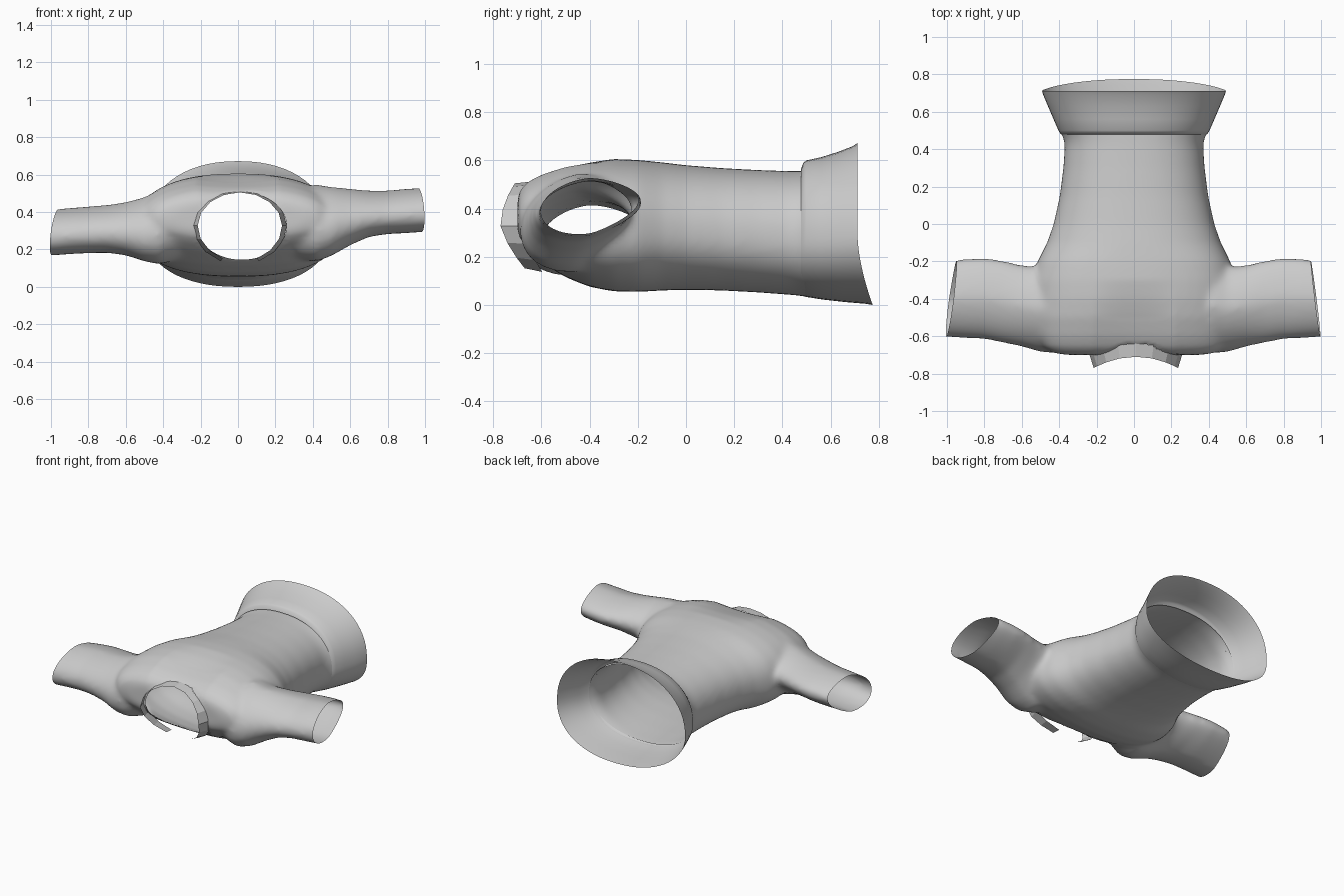
import bpy, bmesh
from math import sin, cos, pi, radians, copysign
from mathutils import Vector

if "Cube" in bpy.data.objects:
    bpy.data.objects.remove(bpy.data.objects["Cube"])


def sgnpow(v, e):
    return copysign(abs(v) ** e, v)


def add_loft(bm, rings, closed=True, cap=True):
    """Skin a list of point rings with quads."""
    vs = [[bm.verts.new(p) for p in r] for r in rings]
    n = len(rings[0])
    for a, b in zip(vs, vs[1:]):
        for i in range(n if closed else n - 1):
            j = (i + 1) % n
            bm.faces.new((a[i], a[j], b[j], b[i]))
    if cap:
        bm.faces.new(vs[0])
        bm.faces.new(vs[-1])


def make_object(name, bm):
    bmesh.ops.recalc_face_normals(bm, faces=bm.faces)
    me = bpy.data.meshes.new(name)
    bm.to_mesh(me)
    bm.free()
    ob = bpy.data.objects.new(name, me)
    bpy.context.collection.objects.link(ob)
    return ob


def shade(ob, angle=35):
    bpy.ops.object.select_all(action='DESELECT')
    ob.select_set(True)
    bpy.context.view_layer.objects.active = ob
    bpy.ops.object.shade_smooth_by_angle(angle=radians(angle))


def body_ring(y, hw, z0, z1, n=64, power=2.25, sag=0.0, waist=0.46):
    """Egg section, widest at the given fraction of its height."""
    zc, e = z0 + (z1 - z0) * waist, 2 / power
    pts = []
    for i in range(n):
        t = 2 * pi * i / n
        hz = z1 - zc if sin(t) > 0 else zc - z0
        low = max(0.0, -sin(t)) ** 1.5
        pts.append((hw * sgnpow(cos(t), e), y + sag * low, zc + hz * sgnpow(sin(t), e)))
    return pts


def sleeve_ring(x, y0, y1, z0, z1, n=40):
    """Teardrop: rounded at the front, pinched and raised at the back."""
    yc, hy, zc, hz = (y0 + y1) / 2, (y1 - y0) / 2, (z0 + z1) / 2, (z1 - z0) / 2
    pts = []
    for i in range(n):
        t = 2 * pi * i / n
        c, s = cos(t), sin(t)
        pinch = 1 - 0.3 * max(0, c)
        pts.append((x, yc + hy * c, zc + hz * (s * pinch + 0.22 * c)))
    return pts


# Torso: (y, half width, bottom z, top z)
torso = [(-.70, .36, .28, .46), (-.69, .43, .26, .485), (-.66, .48, .225, .52),
         (-.60, .52, .175, .552), (-.50, .55, .115, .585), (-.40, .55, .075, .602),
         (-.30, .545, .056, .606), (-.20, .515, .054, .602), (-.10, .465, .06, .592),
         (0, .43, .063, .58), (.15, .397, .06, .568), (.30, .378, .052, .56),
         (.42, .37, .043, .556), (.46, .376, .04, .556), (.50, .398, .034, .556),
         (.60, .44, .02, .556)]
bm = bmesh.new()
add_loft(bm, [body_ring(*r, power=2.4 if r[0] < -.15 else 2.25) for r in torso])

# Sleeves: (distance from centre, y front, y back, bottom z, top z), one hangs lower
high = [(.32, -.65, -.16, .15, .53), (.42, -.69, -.19, .14, .548), (.50, -.685, -.23, .17, .535),
        (.60, -.655, -.22, .226, .525), (.70, -.635, -.195, .27, .515), (.80, -.615, -.18, .285, .515),
        (.90, -.61, -.185, .29, .525), (1.0, -.605, -.20, .297, .53), (1.06, -.605, -.21, .30, .53)]
low_z = [(.15, .53), (.125, .52), (.14, .48), (.172, .453), (.185, .438), (.183, .43), (.178, .422),
         (.17, .412), (.168, .41)]
add_loft(bm, [sleeve_ring(*r) for r in high])
add_loft(bm, [sleeve_ring(-r[0], r[1], r[2], *z) for r, z in zip(high, low_z)])
shirt = make_object("shirt_body", bm)

# Fuse torso and sleeves into one cloth surface
mod = shirt.modifiers.new("fuse", 'REMESH')
mod.mode = 'VOXEL'
mod.voxel_size = 0.016
mod = shirt.modifiers.new("soften", 'SMOOTH')
mod.factor = 0.5
mod.iterations = 12
fused = bpy.data.meshes.new_from_object(
    shirt.evaluated_get(bpy.context.evaluated_depsgraph_get()))
shirt.modifiers.clear()
shirt.data = fused

# Open the waist and both sleeve ends
bm = bmesh.new()
bm.from_mesh(fused)
cuts = [((0, .50, 0), (0, 1, 0)), ((1.0, -.6, .3), (1, .12, .04)), ((-1.0, -.6, .3), (-1, .12, .1))]
for co, no in cuts:
    bmesh.ops.bisect_plane(bm, geom=bm.verts[:] + bm.edges[:] + bm.faces[:], dist=1e-5,
                           plane_co=co, plane_no=Vector(no).normalized(), clear_outer=True)

# Open the neck and round off its rim
NX, NZ, RX, RZ = .02, .325, .24, .18


def neck_radius(co):
    return (((co.x - NX) / RX) ** 2 + ((co.z - NZ) / RZ) ** 2) ** .5


# Cloth dips in slightly behind the neck
for v in bm.verts:
    if v.co.y < -.3 and v.co.z > .3:
        v.co.z -= .022 * max(0, 1 - (v.co.x / .22) ** 2) * min(1, (-.3 - v.co.y) / .2)
gone = [v for v in bm.verts if v.co.y < -.4 and neck_radius(v.co) < 1]
bmesh.ops.delete(bm, geom=gone, context='VERTS')
for v in bm.verts:
    if v.is_boundary and v.co.y < -.4 and abs(v.co.x) < .4:
        k = neck_radius(v.co)
        v.co.x, v.co.z = NX + (v.co.x - NX) / k, NZ + (v.co.z - NZ) / k
bm.to_mesh(fused)
bm.free()
shade(shirt)

# Flared hem band, its bottom edge sagging further back
bm = bmesh.new()
hem = [(.478, .388, .042, .565, 0), (.487, .396, .037, .59, 0), (.50, .404, .033, .60, 0),
       (.56, .43, .022, .613, .01), (.63, .46, .012, .635, .03), (.69, .485, .005, .658, .055),
       (.712, .492, 0, .672, .063)]
add_loft(bm, [body_ring(*r[:4], power=2.2, sag=r[4], waist=.43) for r in hem], cap=False)
shade(make_object("hem_band", bm))

# Stand-up collar, faceted, split at the throat
bm = bmesh.new()
inner, outer = [], []
N = 14
for i in range(N + 1):
    t = radians(-66 + 312 * i / N)
    c, s = cos(t), sin(t)
    side, drop = abs(c) ** 2, max(0, -s)
    front = -.71 - .06 * side + .055 * drop
    back = -.64 - .045 * side + .055 * drop
    inner.append((NX - .01 + RX * .94 * c, front, NZ + (RZ + .01 * drop) * s))
    outer.append((NX - .01 + RX * 1.05 * c, back, NZ + (RZ * 1.04 + .02 * drop) * s))
add_loft(bm, [outer, inner], closed=False, cap=False)
make_object("collar", bm)
